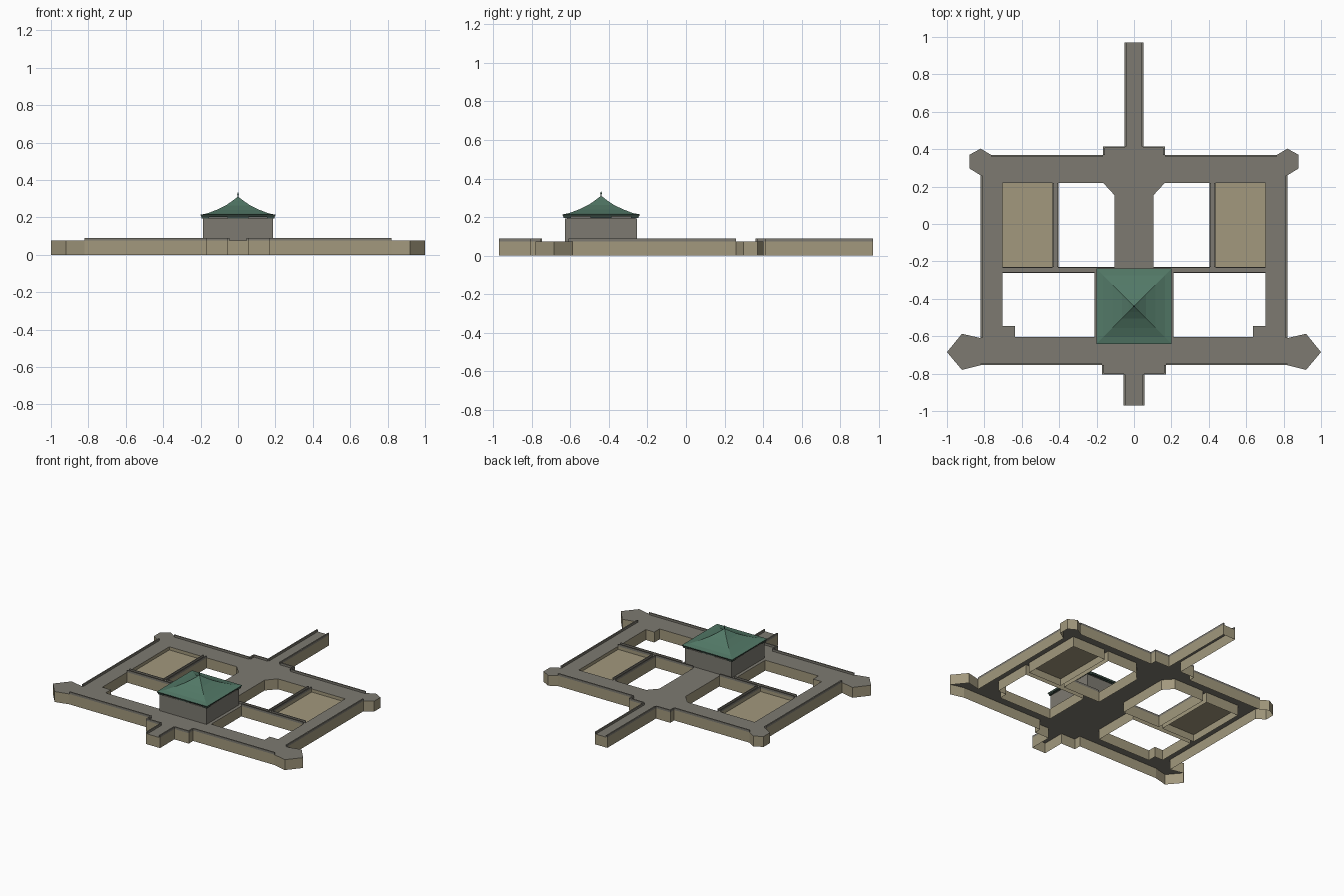
import bpy, bmesh
from mathutils import Vector

if "Cube" in bpy.data.objects:
    bpy.data.objects.remove(bpy.data.objects["Cube"])

DECK, RAIL, PANEL = 0.075, 0.09, 0.052
CY = -0.44                                   # pavilion centre in y


def material(name, col):
    m = bpy.data.materials.new(name)
    m.diffuse_color = (*col, 1)
    m.use_nodes = True
    m.node_tree.nodes["Principled BSDF"].inputs["Base Color"].default_value = m.diffuse_color
    return m


stone = material("tan_stone", (0.36, 0.315, 0.205))
paving = material("grey_paving", (0.205, 0.195, 0.165))
green = material("green_tiles", (0.085, 0.19, 0.135))
dark = material("dark_eaves", (0.045, 0.075, 0.06))


def finish(name, bm, *mats):
    me = bpy.data.meshes.new(name)
    bm.to_mesh(me)
    bm.free()
    for m in mats:
        me.materials.append(m)
    ob = bpy.data.objects.new(name, me)
    bpy.context.collection.objects.link(ob)
    return ob


def box(bm, x0, x1, y0, y1, z0, z1):
    vs = bmesh.ops.create_cube(bm, size=1)["verts"]
    for v in vs:
        v.co = ((x0 + x1) / 2 + v.co.x * (x1 - x0),
                (y0 + y1) / 2 + v.co.y * (y1 - y0),
                (z0 + z1) / 2 + v.co.z * (z1 - z0))


def mirrored(loop):
    return [(-x, y) for x, y in reversed(loop)]


# Right half of the outer outline, counter-clockwise
half = [(0.055, -0.97), (0.055, -0.805), (0.17, -0.805), (0.17, -0.755),
        (0.82, -0.755), (0.92, -0.78), (1.0, -0.685), (0.92, -0.587),
        (0.82, -0.61), (0.82, 0.26), (0.88, 0.297), (0.88, 0.37),
        (0.82, 0.403), (0.765, 0.37), (0.165, 0.37), (0.165, 0.415),
        (0.05, 0.415), (0.05, 0.97)]
# Openings on the right side, clockwise
court = [(0.105, -0.23), (0.105, 0.155), (0.165, 0.22), (0.405, 0.22), (0.405, -0.23)]
bed = [(0.435, -0.23), (0.435, 0.22), (0.703, 0.22), (0.703, -0.23)]
yard = [(0.21, -0.605), (0.21, -0.262), (0.703, -0.262), (0.703, -0.545),
        (0.635, -0.545), (0.635, -0.605)]
loops = [half + mirrored(half)]
for h in (court, bed, yard):
    loops += [h, mirrored(h)]

# Walkway deck with openings
bm = bmesh.new()
edges = []
for lp in loops:
    vs = [bm.verts.new((x, y, DECK)) for x, y in lp]
    edges += [bm.edges.new((vs[i - 1], vs[i])) for i in range(len(vs))]
bmesh.ops.triangle_fill(bm, edges=edges, use_beauty=True, normal=(0, 0, 1))
for f in bm.faces:
    f.normal_update()
    if f.normal.z < 0:
        f.normal_flip()
finish("walkway_deck", bm, paving)

# Stone walls below the deck, open underneath
bm = bmesh.new()
for lp in loops:
    top = [bm.verts.new((x, y, DECK)) for x, y in lp]
    bot = [bm.verts.new((x, y, 0)) for x, y in lp]
    for i in range(len(lp)):
        bm.faces.new((top[i - 1], bot[i - 1], bot[i], top[i]))
finish("stone_walls", bm, stone)

# Sunken tan floors
bm = bmesh.new()
for lp in (bed, mirrored(bed)):
    bm.faces.new([bm.verts.new((x, y, PANEL)) for x, y in reversed(lp)])
finish("sunken_floors", bm, stone)


# Parapets: thin walls just inside straight edges (left of travel)
def rail(bm, a, b, t=0.009):
    for s in (1, -1):
        p, q = Vector(a), Vector(b)
        d = (q - p).normalized()
        n = Vector((-d.y, d.x)) * t
        ring = [(s * c.x, c.y) for c in (p, q, q + n, p + n)]
        lo = [bm.verts.new((*c, DECK)) for c in ring]
        hi = [bm.verts.new((*c, RAIL)) for c in ring]
        fs = [bm.faces.new(hi)]
        fs += [bm.faces.new((lo[i - 1], lo[i], hi[i], hi[i - 1])) for i in range(4)]
        if s < 0:
            bmesh.ops.reverse_faces(bm, faces=fs)


bm = bmesh.new()
for i in (0, 1, 2, 3, 8, 13, 14, 15, 16):
    rail(bm, half[i], half[i + 1])
for lp, idx in ((court, (3, 4)), (bed, (0, 3)), (yard, (1,))):
    for i in idx:
        rail(bm, lp[i], lp[(i + 1) % len(lp)], 0.006)
finish("parapets", bm, paving)

# Pavilion body
bm = bmesh.new()
box(bm, -0.187, 0.187, CY - 0.187, CY + 0.187, DECK, 0.193)
box(bm, -0.178, 0.178, CY - 0.178, CY + 0.178, 0.193, 0.208)
finish("pavilion_walls", bm, paving)

# Dark brackets under the eaves, at corners and mid sides
bm = bmesh.new()
for sx in (-1, 1):
    for sy in (-1, 1):
        x, y = sx * 0.175, CY + sy * 0.175
        box(bm, x - 0.02, x + 0.02, y - 0.02, y + 0.02, 0.195, 0.208)
    box(bm, sx * 0.184 - 0.006, sx * 0.184 + 0.006, CY - 0.055, CY + 0.055, 0.195, 0.208)
    y = CY + sx * 0.184
    box(bm, -0.055, 0.055, y - 0.006, y + 0.006, 0.195, 0.208)
finish("eave_brackets", bm, dark)

# Swept pyramid roof and finial, as square rings
def square_rings(name, profile, mats, dark_rings=0):
    bm = bmesh.new()
    prev = None
    for k, (r, z) in enumerate(profile):
        ring = [bm.verts.new((sx * r, CY + sy * r, z))
                for sx, sy in ((-1, -1), (1, -1), (1, 1), (-1, 1))]
        if prev:
            for i in range(4):
                f = bm.faces.new((prev[i - 1], prev[i], ring[i], ring[i - 1]))
                f.material_index = 1 if k <= dark_rings else 0
        else:
            f = bm.faces.new(ring[::-1])
            f.material_index = 1 if dark_rings else 0
        prev = ring
    bm.faces.new(prev)
    finish(name, bm, *mats)


square_rings("pavilion_roof",
             [(0.196, 0.203), (0.201, 0.214), (0.165, 0.221), (0.115, 0.24),
              (0.065, 0.264), (0.03, 0.288), (0.004, 0.308)], (green, dark), 1)
square_rings("roof_finial",
             [(0.002, 0.303), (0.002, 0.317), (0.005, 0.323), (0.001, 0.333)], (green,))
